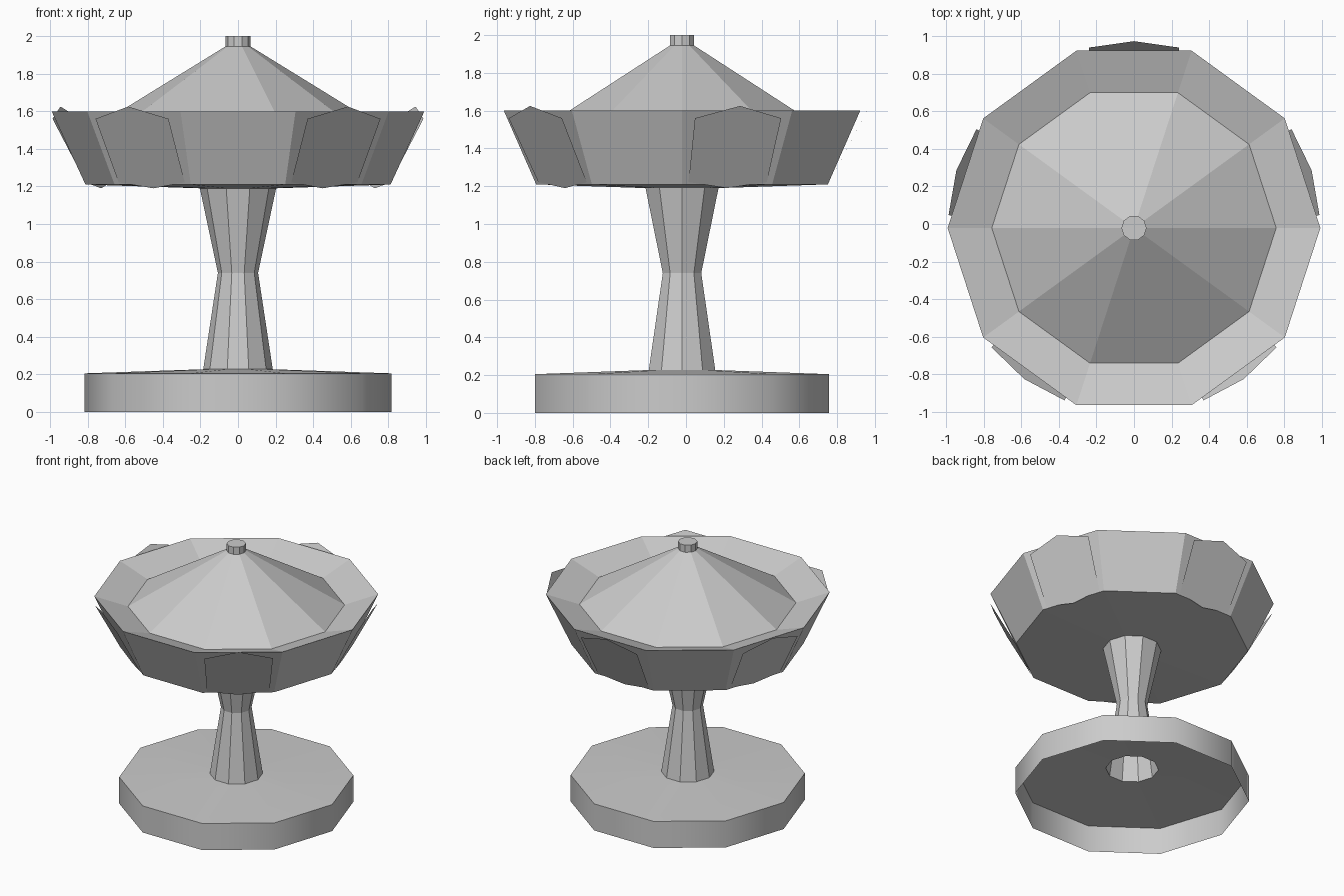
import bpy, bmesh
from math import cos, sin, pi, radians
from mathutils import Vector

if "Cube" in bpy.data.objects:
    bpy.data.objects.remove(bpy.data.objects["Cube"])

CY = -0.021   # the turned body sits slightly forward of the origin
SIDES = 10


def finish(name, bm, smooth=False):
    bmesh.ops.recalc_face_normals(bm, faces=bm.faces)
    me = bpy.data.meshes.new(name)
    bm.to_mesh(me)
    bm.free()
    ob = bpy.data.objects.new(name, me)
    ob.location.y = CY
    bpy.context.collection.objects.link(ob)
    if smooth:
        bpy.ops.object.select_all(action='DESELECT')
        ob.select_set(True)
        bpy.context.view_layer.objects.active = ob
        bpy.ops.object.shade_smooth_by_angle(angle=radians(40))
    return ob


def lathe(name, profile, cap_top=False, smooth=False):
    """Turn an (r, z) profile into a ten-sided shell."""
    bm = bmesh.new()
    rings = [[bm.verts.new((r * cos(2 * pi * i / SIDES), r * sin(2 * pi * i / SIDES), z))
              for i in range(SIDES)] for r, z in profile]
    for a, b in zip(rings, rings[1:]):
        for i in range(SIDES):
            j = (i + 1) % SIDES
            bm.faces.new((a[i], a[j], b[j], b[i]))
    if cap_top:
        bm.faces.new(rings[-1])
    return finish(name, bm, smooth)


# Open-bottomed foot with a shallow conical top
lathe("base", [(0.818, 0), (0.818, 0.205), (0.185, 0.227)], smooth=True)
# Waisted hollow stem
lathe("stem", [(0.185, 0.227), (0.107, 0.74), (0.203, 1.19)])
# Flared bowl with sunken rim and conical roof
lathe("canopy", [(0.203, 1.19), (0.812, 1.21), (0.992, 1.6), (0.757, 1.52), (0.067, 1.945)])
# Small knob on top
lathe("finial", [(0.067, 1.945), (0.067, 2.0)], cap_top=True)

# Five thin hexagonal panels leaning against the bowl: (sideways, radius, z)
outline = [(-0.24, 0.96, 1.56), (0, 0.994, 1.625), (0.24, 0.96, 1.56),
           (0.218, 0.782, 1.222), (0, 0.766, 1.19), (-0.218, 0.782, 1.222)]
for k in range(5):
    a = radians(90 + 72 * k)
    out, side = Vector((cos(a), sin(a), 0)), Vector((-sin(a), cos(a), 0))
    bm = bmesh.new()
    f = bm.faces.new([bm.verts.new(out * r + side * w + Vector((0, 0, z))) for w, r, z in outline])
    f.normal_update()
    if f.normal.dot(out) < 0:
        f.normal_flip()
    me = bpy.data.meshes.new(f"panel_{k + 1}")
    bm.to_mesh(me)
    bm.free()
    ob = bpy.data.objects.new(f"panel_{k + 1}", me)
    ob.location.y = CY
    bpy.context.collection.objects.link(ob)
